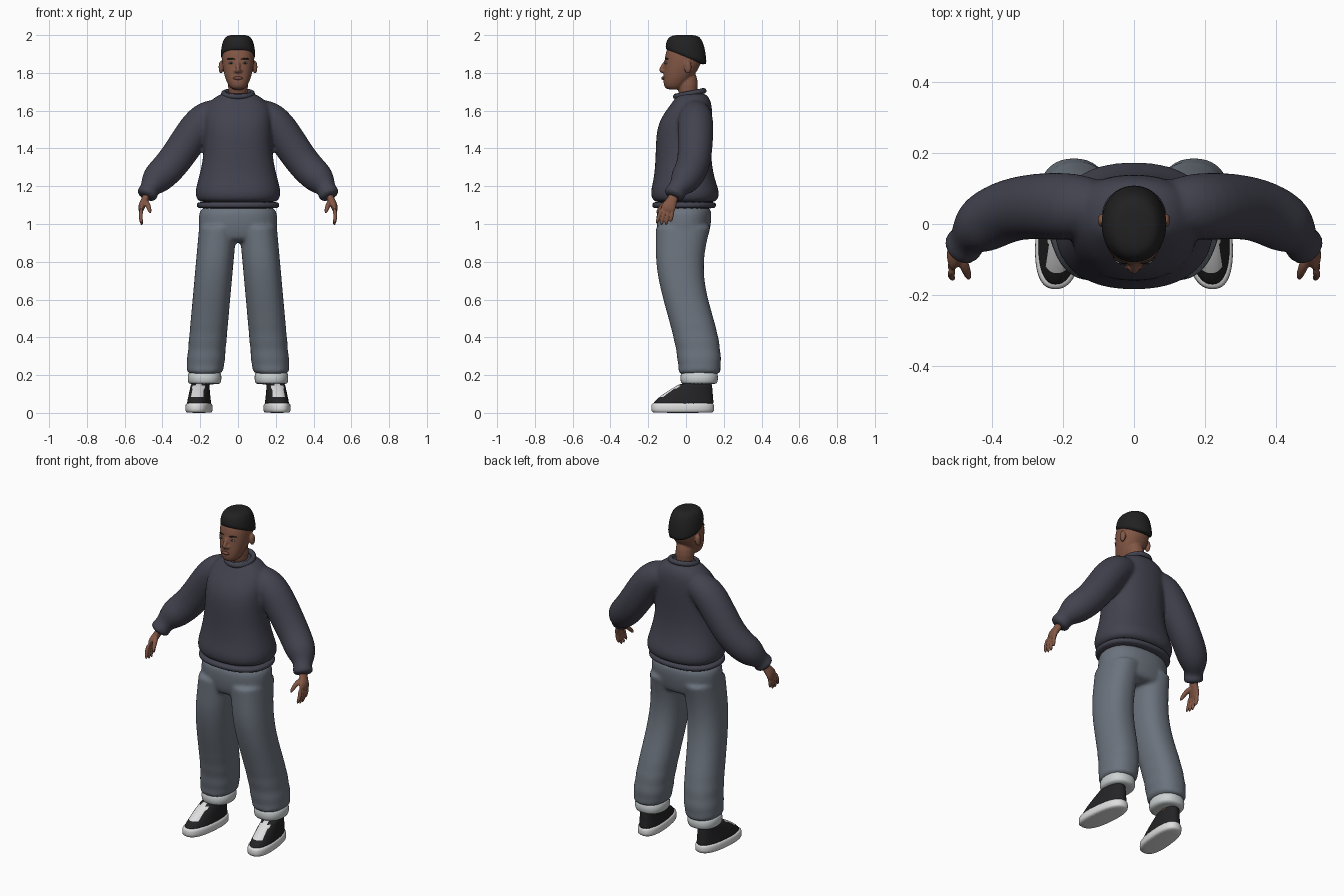
import bpy, bmesh, math
from mathutils import Vector, Matrix

cube = bpy.data.objects.get("Cube")
if cube:
    bpy.data.objects.remove(cube, do_unlink=True)


def material(name, *srgb):
    linear = [((c + .055) / 1.055) ** 2.4 for c in srgb] + [1]
    mat = bpy.data.materials.new(name)
    mat.use_nodes = True
    mat.diffuse_color = linear
    shader = next(n for n in mat.node_tree.nodes if n.type == 'BSDF_PRINCIPLED')
    shader.inputs["Base Color"].default_value = linear
    return mat


SKIN = material("brown skin", .51, .34, .27)
LIPS = material("lips", .48, .29, .25)
HAIR = material("black hair", .13, .13, .13)
EYE = material("eye grey", .58, .55, .53)
KNIT = material("navy knit", .26, .26, .31)
DENIM = material("grey blue denim", .42, .45, .49)
CUFF = material("pale cuff", .8, .82, .82)
BLACK = material("black canvas", .14, .14, .15)
WHITE = material("white rubber", .87, .87, .87)


def ring(z, wide, front, back, x=0, tilt=0, shear=0, n=28, power=2.3):
    """Horizontal superellipse outline, optionally tilted or sheared along y."""
    points = []
    for i in range(n):
        angle = math.tau * i / n
        c, s = math.cos(angle), math.sin(angle)
        dx = wide * math.copysign(abs(c) ** (2 / power), c)
        dy = (back - front) / 2 * math.copysign(abs(s) ** (2 / power), s)
        y = (front + back) / 2 + dy
        points.append((x + dx + shear * y, y, z + tilt * dy))
    return points


def loft(bm, rings):
    """Bridge point rings into a closed tube."""
    loops = [[bm.verts.new(p) for p in points] for points in rings]
    for low, high in zip(loops, loops[1:]):
        for i in range(len(low)):
            bm.faces.new((low[i - 1], low[i], high[i], high[i - 1]))
    bm.faces.new(loops[0][::-1])
    bm.faces.new(loops[-1])


def bead(x, y, z, r, deep=None):
    """Path point with a radius and, if oval, a second radius along y."""
    return Vector((x, y, z)), r, deep or r


def tube(bm, path, n=16):
    rings = []
    for i, (centre, r, deep) in enumerate(path):
        along = path[min(i + 1, len(path) - 1)][0] - path[max(i - 1, 0)][0]
        u = along.cross(Vector((0, 1, 0))).normalized()
        v = along.normalized().cross(u)
        turns = [math.tau * k / n for k in range(n)]
        rings.append([centre + u * r * math.cos(t) + v * deep * math.sin(t) for t in turns])
    loft(bm, rings)


def ball(bm, at, size):
    matrix = Matrix.Translation(at) @ Matrix.Diagonal((*size, 1))
    bmesh.ops.create_uvsphere(bm, u_segments=20, v_segments=12, radius=1, matrix=matrix)


def mirror(bm):
    """Add the right half by copying the left half across x."""
    copied = bmesh.ops.duplicate(bm, geom=bm.verts[:] + bm.edges[:] + bm.faces[:])
    for item in copied["geom"]:
        if isinstance(item, bmesh.types.BMVert):
            item.co.x *= -1


def finish(name, bm, *mats, voxel=0, side=1):
    """Turn the mesh into a smooth object; voxel fuses its overlapping parts."""
    for vert in bm.verts:
        vert.co.x *= side
    bmesh.ops.recalc_face_normals(bm, faces=bm.faces)
    mesh = bpy.data.meshes.new(name)
    bm.to_mesh(mesh)
    bm.free()
    for mat in mats:
        mesh.materials.append(mat)
    for poly in mesh.polygons:
        poly.use_smooth = True
    ob = bpy.data.objects.new(name, mesh)
    bpy.context.collection.objects.link(ob)
    rounding = ob.modifiers.new("rounding", 'SUBSURF')
    rounding.levels = rounding.render_levels = 2 if voxel else 1
    if voxel:
        fuse = ob.modifiers.new("fuse", 'REMESH')
        fuse.mode, fuse.voxel_size, fuse.use_smooth_shade = 'VOXEL', voxel, True
        relax = ob.modifiers.new("relax", 'SMOOTH')
        relax.factor, relax.iterations = .5, 4


# Sweater: puffed sleeves fused with the torso
bm = bmesh.new()
tube(bm, [bead(x=.05, y=.05, z=1.6, r=.06),
          bead(x=.14, y=.05, z=1.58, r=.09),
          bead(x=.21, y=.05, z=1.53, r=.1),
          bead(x=.34, y=.05, z=1.32, r=.09),
          bead(x=.43, y=0, z=1.24, r=.09),
          bead(x=.46, y=-.03, z=1.2, r=.06),
          bead(x=.47, y=-.05, z=1.18, r=.05),
          bead(x=.48, y=-.06, z=1.16, r=.06),
          bead(x=.49, y=-.07, z=1.14, r=.05)])
mirror(bm)
loft(bm, [ring(z=1.11, wide=.2, front=-.16, back=.15),
          ring(z=1.13, wide=.22, front=-.18, back=.17),
          ring(z=1.17, wide=.23, front=-.19, back=.18),
          ring(z=1.24, wide=.21, front=-.17, back=.15),
          ring(z=1.36, wide=.18, front=-.16, back=.13),
          ring(z=1.52, wide=.18, front=-.16, back=.14),
          ring(z=1.61, wide=.18, front=-.1, back=.14),
          ring(z=1.66, wide=.14, front=-.06, back=.13),
          ring(z=1.7, wide=.08, front=-.04, back=.1)])
finish("sweater", bm, KNIT, voxel=.01)

# Ribbed hem and collar
bm = bmesh.new()
for_hem = ((1.08, .01), (1.09, 0), (1.11, 0), (1.12, .01))
loft(bm, [ring(z, wide=.22 - inset, front=inset - .18, back=.16 - inset) for z, inset in for_hem])
finish("sweater_hem", bm, KNIT)

bpy.ops.mesh.primitive_torus_add(major_segments=40, minor_segments=12, major_radius=.075,
                                 minor_radius=.015, location=(0, .02, 1.69), rotation=(.2, 0, 0))
collar = bpy.context.object
collar.name = "collar"
collar.data.materials.append(KNIT)
bpy.ops.object.shade_smooth_by_angle()


# Trousers: baggy legs, slanted outward and creased near the ankle, fused with the hips
def leg_ring(z, wide):
    rise = min((z - .2) / .65, 1)
    front = -.04 - .12 * rise * rise * (3 - 2 * rise)
    back = .14 + .045 * math.cos(math.tau * (z - .27))
    crease = .006 * math.sin(70 * z) * max(0, 1 - 2 * z)
    return ring(z, wide + crease, front - crease, back + crease, x=.195 - .09 * z)


bm = bmesh.new()
steps = 30
loft(bm, [leg_ring(z=.2 + .8 * i / steps, wide=.1 if i else .08) for i in range(steps + 1)])
mirror(bm)
loft(bm, [ring(z=.9, wide=.17, front=-.12, back=.1),
          ring(z=.93, wide=.21, front=-.15, back=.12),
          ring(z=1.04, wide=.21, front=-.16, back=.14),
          ring(z=1.11, wide=.2, front=-.15, back=.13)])
finish("trousers", bm, DENIM, voxel=.01)

# Head: skull, neck, nose and ears fused together
bm = bmesh.new()
ball(bm, at=(.09, .01, 1.83), size=(.013, .02, .035))
ball(bm, at=(.012, -.12, 1.81), size=(.01, .01, .01))
mirror(bm)
tube(bm, [bead(x=0, y=-.1, z=1.87, r=.01),
          bead(x=0, y=-.12, z=1.84, r=.01),
          bead(x=0, y=-.135, z=1.815, r=.014),
          bead(x=0, y=-.12, z=1.8, r=.01)])
tube(bm, [bead(x=0, y=.01, z=1.64, r=.06), bead(x=0, y=.01, z=1.83, r=.055)])
loft(bm, [ring(z=1.71, wide=.03, front=-.1, back=-.03),
          ring(z=1.73, wide=.05, front=-.12, back=-.01),
          ring(z=1.78, wide=.072, front=-.12, back=.04),
          ring(z=1.85, wide=.086, front=-.113, back=.085),
          ring(z=1.92, wide=.085, front=-.11, back=.09),
          ring(z=1.97, wide=.06, front=-.07, back=.07)])
finish("head", bm, SKIN, voxel=.005)

# Hair: rounded cap whose lower edge drops toward the back
bm = bmesh.new()
cap = []
for i in range(8):
    angle = math.pi / 2 * i / 7.1
    wide = .093 * math.cos(angle) ** .4
    cap.append(ring(1.872 + .13 * math.sin(angle), wide, front=-1.18 * wide, back=1.18 * wide,
                    tilt=-.38 * math.cos(angle) ** 2, power=2.1))
loft(bm, cap)
finish("hair", bm, HAIR)

# Facial details
bm = bmesh.new()
ball(bm, at=(0, -.122, 1.772), size=(.026, .009, .009))
finish("lips", bm, LIPS)

bm = bmesh.new()
ball(bm, at=(.037, -.104, 1.852), size=(.015, .008, .006))
mirror(bm)
finish("eyes", bm, EYE)

bm = bmesh.new()
ball(bm, at=(.037, -.108, 1.852), size=(.006, .006, .006))
tube(bm, [bead(x=.016, y=-.11, z=1.872, r=.004),
          bead(x=.04, y=-.107, z=1.877, r=.004),
          bead(x=.06, y=-.093, z=1.873, r=.003)])
mirror(bm)
finish("irises_and_brows", bm, HAIR)


# Hands: palm, four fanned fingers and a thumb
def hand(name, side):
    bm = bmesh.new()
    tube(bm, [bead(x=.48, y=-.06, z=1.17, r=.02, deep=.03),
              bead(x=.49, y=-.07, z=1.13, r=.02, deep=.025),
              bead(x=.51, y=-.09, z=1.1, r=.02, deep=.04),
              bead(x=.515, y=-.1, z=1.06, r=.012, deep=.04)])
    for i, tip in enumerate((1, .99, .99, 1.01)):
        knuckle = .02 * i - .13
        fan = .005 * i - .027
        tube(bm, [bead(x=.51, y=knuckle, z=1.085, r=.011),
                  bead(x=.518, y=knuckle + fan / 2, z=1.04, r=.011),
                  bead(x=.508, y=knuckle + fan, z=tip, r=.008)])
    tube(bm, [bead(x=.49, y=-.085, z=1.12, r=.016),
              bead(x=.475, y=-.125, z=1.1, r=.014),
              bead(x=.463, y=-.157, z=1.055, r=.009)])
    finish(name, bm, SKIN, voxel=.004, side=side)


# Shoes turned slightly outward, ankles and turned-up trouser cuffs
def foot(label, side):
    bm = bmesh.new()
    outline = ((0, .01), (.005, 0), (.04, 0), (.05, .005), (.055, .015))
    loft(bm, [ring(z, wide=.07 - inset, front=inset - .185, back=.15 - inset,
                   x=.205, shear=-.09, power=2.5) for z, inset in outline])
    finish(label + "shoe_sole", bm, WHITE, side=side)

    bm = bmesh.new()
    heights = [i / 8 for i in range(9)]
    loft(bm, [ring(z=.04 + .12 * t, wide=.063 - .017 * t, front=.16 * t ** 1.4 - .18,
                   back=.147 - .01 * t, x=.205, shear=-.09, n=44) for t in heights])
    for face in bm.faces:
        c = face.calc_center_median()
        on_top = -.15 < c.y < -.03 and c.z > .08
        face.material_index = int(on_top and abs(c.x + .09 * c.y - .205) < .032)
    finish(label + "shoe_upper", bm, BLACK, WHITE, side=side)

    bm = bmesh.new()
    tube(bm, [bead(x=.19, y=.07, z=.12, r=.045), bead(x=.185, y=.07, z=.2, r=.045)])
    finish(label + "ankle", bm, SKIN, side=side)

    bm = bmesh.new()
    folds = ((.15, .01), (.16, 0), (.21, 0), (.22, .01))
    loft(bm, [ring(z, wide=.09 - inset, front=inset - .03, back=.17 - inset, x=.177)
              for z, inset in folds])
    finish(label + "trouser_cuff", bm, CUFF, side=side)


for label, side in (("left_", 1), ("right_", -1)):
    hand(label + "hand", side)
    foot(label, side)
